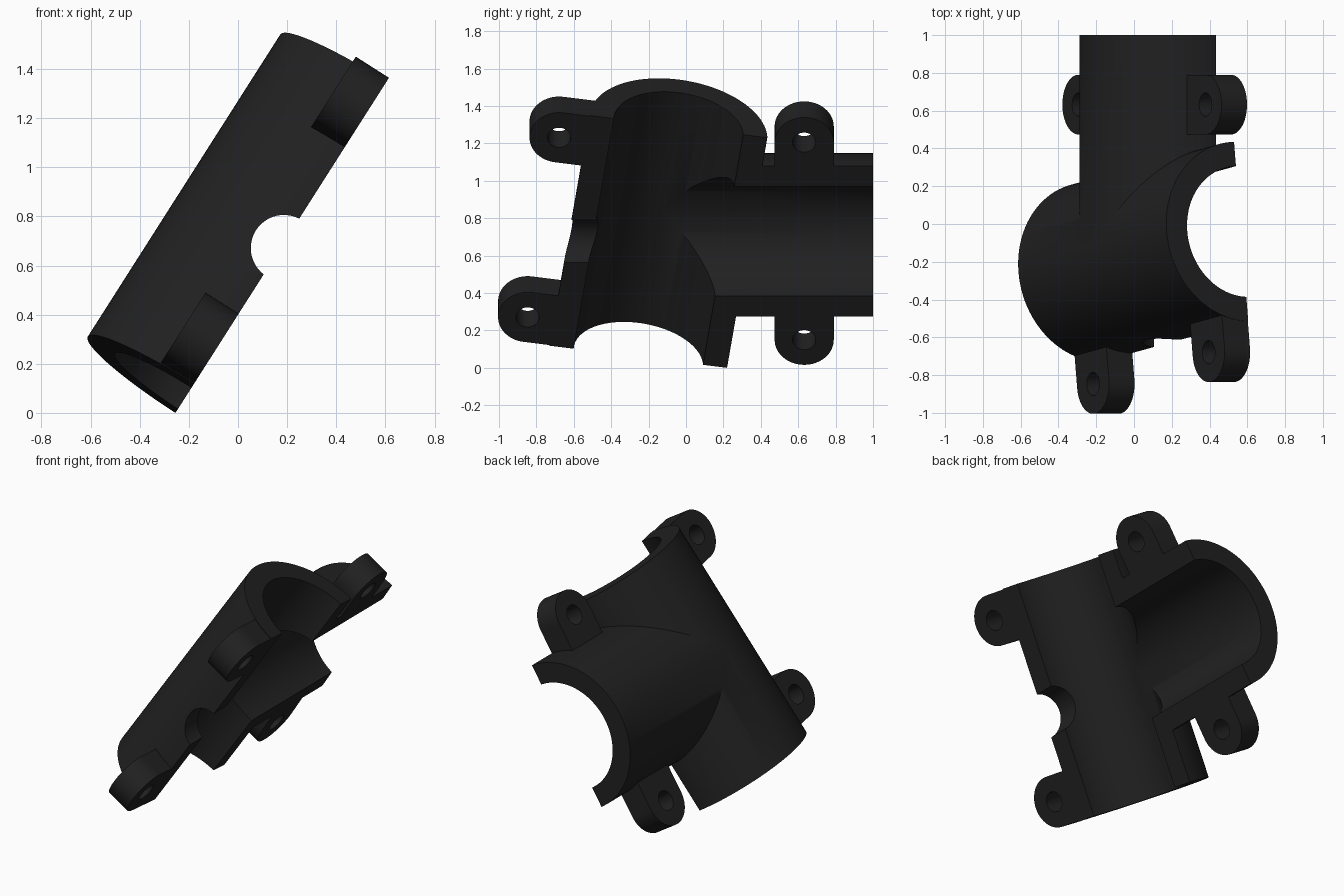
import bpy, bmesh
from math import sin, cos, pi, radians
from mathutils import Matrix, Vector

if "Cube" in bpy.data.objects:
    bpy.data.objects.remove(bpy.data.objects["Cube"])

# Working frame: X = branch direction, Y = up the sloped split plane, Z = out of the open side
PITCH, SKEW = radians(57.5), radians(8.4)
R_OUT, R_IN, OFFSET = 0.48, 0.35, 0.012
LENGTH = 1.475
BASE = Vector((-0.255, 0.071, 0))            # lower end of main pipe axis
A = Vector((sin(SKEW), cos(SKEW), 0))        # main pipe direction
B = Vector((cos(SKEW), -sin(SKEW), 0))       # across the main pipe
MID = Vector((-0.147, 0.804, 0))             # where the two axes meet


def finish(bm, name):
    bmesh.ops.recalc_face_normals(bm, faces=bm.faces)
    me = bpy.data.meshes.new(name)
    bm.to_mesh(me)
    bm.free()
    ob = bpy.data.objects.new(name, me)
    bpy.context.collection.objects.link(ob)
    return ob


def rod(name, p, q, r, seg=96):
    bm = bmesh.new()
    d = q - p
    m = Matrix.Translation((p + q) / 2) @ d.to_track_quat('Z', 'Y').to_matrix().to_4x4()
    bmesh.ops.create_cone(bm, cap_ends=True, segments=seg, radius1=r, radius2=r,
                          depth=d.length, matrix=m)
    return finish(bm, name)


def ear(name, centre, angle, r=0.158, root=-0.22):
    bm = bmesh.new()
    pts = [(root, r), (root, -r)]
    pts += [(r * cos(t), r * sin(t)) for t in [-pi / 2 + pi * i / 32 for i in range(33)]]
    face = bm.faces.new([bm.verts.new((x, y, -0.16)) for x, y in pts])
    ext = bmesh.ops.extrude_face_region(bm, geom=[face])
    bmesh.ops.translate(bm, vec=(0, 0, 0.21),
                        verts=[v for v in ext['geom'] if isinstance(v, bmesh.types.BMVert)])
    bm.transform(Matrix.Translation(centre) @ Matrix.Rotation(angle, 4, 'Z'))
    return finish(bm, name)


def combine(target, tool, op):
    mod = target.modifiers.new(op, 'BOOLEAN')
    mod.operation, mod.solver, mod.object = op, 'EXACT', tool
    bpy.context.view_layer.objects.active = target
    bpy.ops.object.modifier_apply(modifier=mod.name)
    bpy.data.objects.remove(tool)


lift = Vector((0, 0, OFFSET))
lo, hi = BASE + lift, BASE + A * LENGTH + lift
mid = MID + lift
end = Vector((1, MID.y, OFFSET))

# Main pipe and branch pipe
body = rod("pipe_clamp_half", lo, hi, R_OUT)
combine(body, rod("branch_pipe", mid, end, R_OUT - 0.003), 'UNION')

# Bolt ears: two on the main pipe, two on the branch
ears = [(BASE + A * t - B * 0.622, pi - SKEW) for t in (0.162, LENGTH - 0.162)]
ears += [(Vector((0.632, MID.y + s * 0.626, 0)), s * pi / 2) for s in (-1, 1)]
for c, ang in ears:
    combine(body, ear("bolt_ear", c, ang), 'UNION')

# Bores, bolt holes and the small wall notch
combine(body, rod("main_bore", lo - A * 0.2, hi + A * 0.2, R_IN), 'DIFFERENCE')
combine(body, rod("branch_bore", mid, end + Vector((0.2, 0, 0)), R_IN - 0.002), 'DIFFERENCE')
combine(body, rod("wall_notch", mid - Vector((1, 0, 0)), mid, 0.135, 64), 'DIFFERENCE')
for c, ang in ears:
    z = Vector((0, 0, 0.4))
    combine(body, rod("bolt_hole", c - z, c + z, 0.062, 40), 'DIFFERENCE')

# Slice away everything beyond the split plane
bm = bmesh.new()
bmesh.ops.create_cube(bm, size=4, matrix=Matrix.Translation((0, 0.8, 2)))
combine(body, finish(bm, "split_cutter"), 'DIFFERENCE')

# Tilt into place
u = (cos(PITCH), 0, sin(PITCH))
n = (sin(PITCH), 0, -cos(PITCH))
frame = Matrix(((0, 1, 0), u, n)).transposed().to_4x4()
body.data.transform(Matrix.Translation((-0.255, 0, 0)) @ frame)
zmin = min(v.co.z for v in body.data.vertices)
body.data.transform(Matrix.Translation((0, 0, -zmin)))

# Dark plastic, smooth curves with sharp edges
mat = bpy.data.materials.new("dark_plastic")
mat.diffuse_color = (0.015, 0.015, 0.015, 1)
mat.use_nodes = True
mat.node_tree.nodes["Principled BSDF"].inputs["Base Color"].default_value = mat.diffuse_color
body.data.materials.clear()
body.data.materials.append(mat)
bpy.ops.object.select_all(action='DESELECT')
body.select_set(True)
bpy.context.view_layer.objects.active = body
bpy.ops.object.shade_smooth_by_angle(angle=radians(30))
